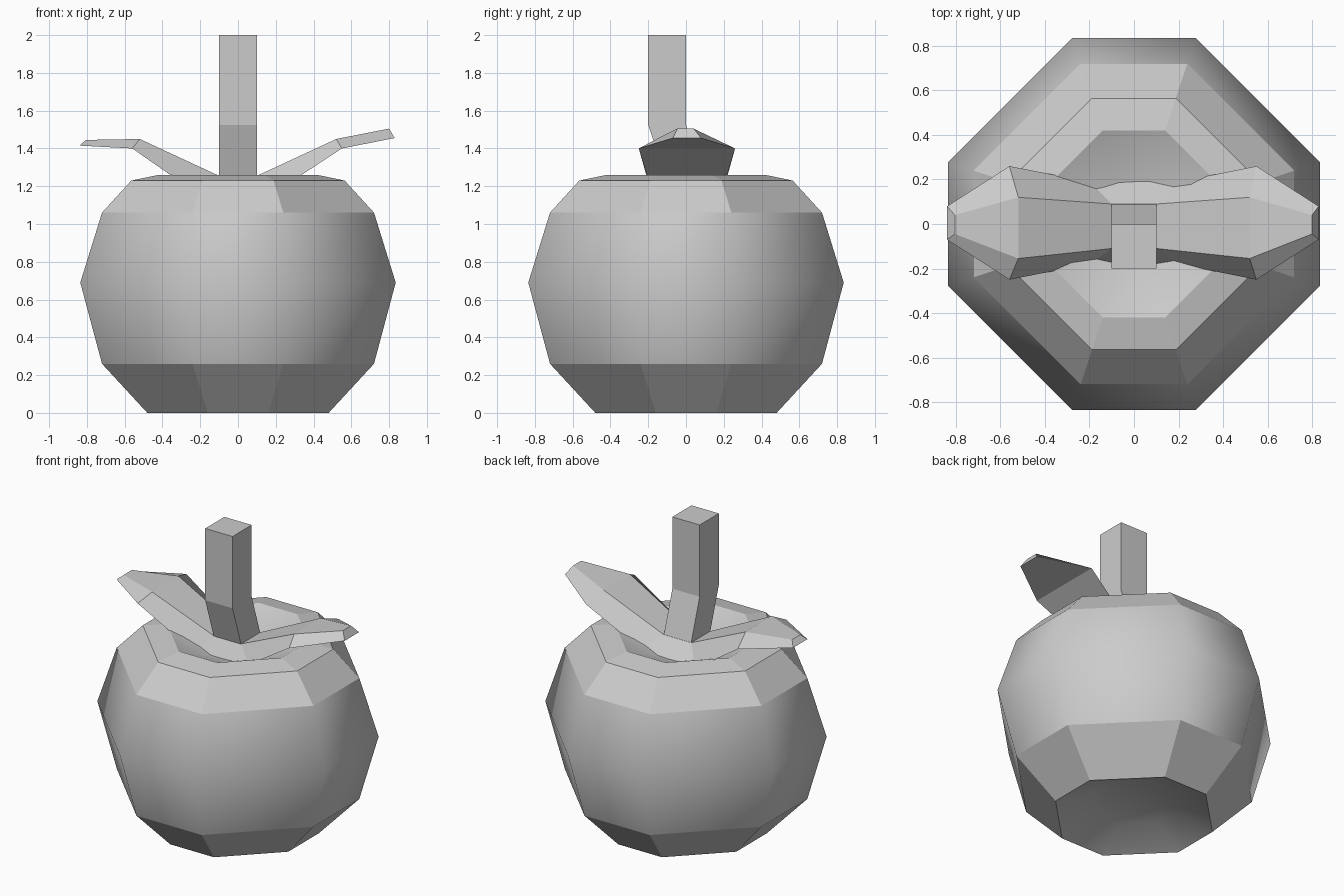
import bpy, bmesh

if "Cube" in bpy.data.objects:
    bpy.data.objects.remove(bpy.data.objects["Cube"])


def finish(name, bm):
    bmesh.ops.recalc_face_normals(bm, faces=bm.faces)
    me = bpy.data.meshes.new(name)
    bm.to_mesh(me)
    bm.free()
    ob = bpy.data.objects.new(name, me)
    bpy.context.collection.objects.link(ob)
    return ob


def octagon(bm, a, z):
    b = a / 3
    pts = [(a, -b), (a, b), (b, a), (-b, a), (-a, b), (-a, -b), (-b, -a), (b, -a)]
    return [bm.verts.new((x, y, z)) for x, y in pts]


def bridge(bm, r0, r1, smooth=False):
    n = len(r0)
    for i in range(n):
        j = (i + 1) % n
        bm.faces.new((r0[i], r0[j], r1[j], r1[i])).smooth = smooth


# Fruit body: stacked octagons with dimples at bottom and top
# (half width, height, smooth band above, sharp ring)
levels = [(0.25, 0.10, True, False), (0.48, 0.0, False, True),
          (0.72, 0.26, True, True), (0.835, 0.69, True, False),
          (0.72, 1.06, False, True), (0.565, 1.23, False, True),
          (0.42, 1.26, True, True), (0.19, 1.16, True, False)]
bm = bmesh.new()
rings = [octagon(bm, a, z) for a, z, _, _ in levels]
for r0, r1, lev in zip(rings, rings[1:], levels):
    bridge(bm, r0, r1, lev[2])
for ring in (rings[0], rings[-1]):
    bm.faces.new(ring).smooth = True
for ring, lev in zip(rings, levels):
    if lev[3]:
        for i in range(8):
            bm.edges.get((ring[i], ring[(i + 1) % 8])).smooth = False
finish("fruit_body", bm)

# Stem: square section, leaning to the front then straight up
bm = bmesh.new()
stem = []
for y, z in ((-0.01, 1.25), (-0.10, 1.525), (-0.10, 2.0)):
    stem.append([bm.verts.new((sx * 0.1, y + sy * 0.1, z))
                 for sx, sy in ((-1, -1), (1, -1), (1, 1), (-1, 1))])
for r0, r1 in zip(stem, stem[1:]):
    bridge(bm, r0, r1)
bm.faces.new(stem[0])
bm.faces.new(stem[-1])
finish("stem", bm)

# Leaves: ridge strip on top, wider strip below, both sides from one base
# Each station: x, bottom (y-, y+, z), top x, top (y-, y+, z)
left = [(-0.84, -0.07, 0.08, 1.415, -0.805, -0.045, 0.04, 1.445),
        (-0.56, -0.25, 0.26, 1.40, -0.52, -0.155, 0.12, 1.45),
        (-0.20, -0.18, 0.19, 1.15, -0.10, -0.11, 0.09, 1.255)]
right = [(0.20, -0.18, 0.19, 1.17, 0.10, -0.11, 0.09, 1.255),
         (0.55, -0.25, 0.26, 1.40, 0.52, -0.155, 0.12, 1.45),
         (0.83, -0.07, 0.08, 1.455, 0.80, -0.045, 0.04, 1.505)]
bm = bmesh.new()
sections = []
for x, y0, y1, z, tx, t0, t1, tz in left + right:
    sections.append([bm.verts.new(p) for p in
                     ((x, y0, z), (x, y1, z), (tx, t1, tz), (tx, t0, tz))])
for r0, r1 in zip(sections, sections[1:]):
    bridge(bm, r0, r1)
bm.faces.new(sections[0])
bm.faces.new(sections[-1])
finish("leaves", bm)
